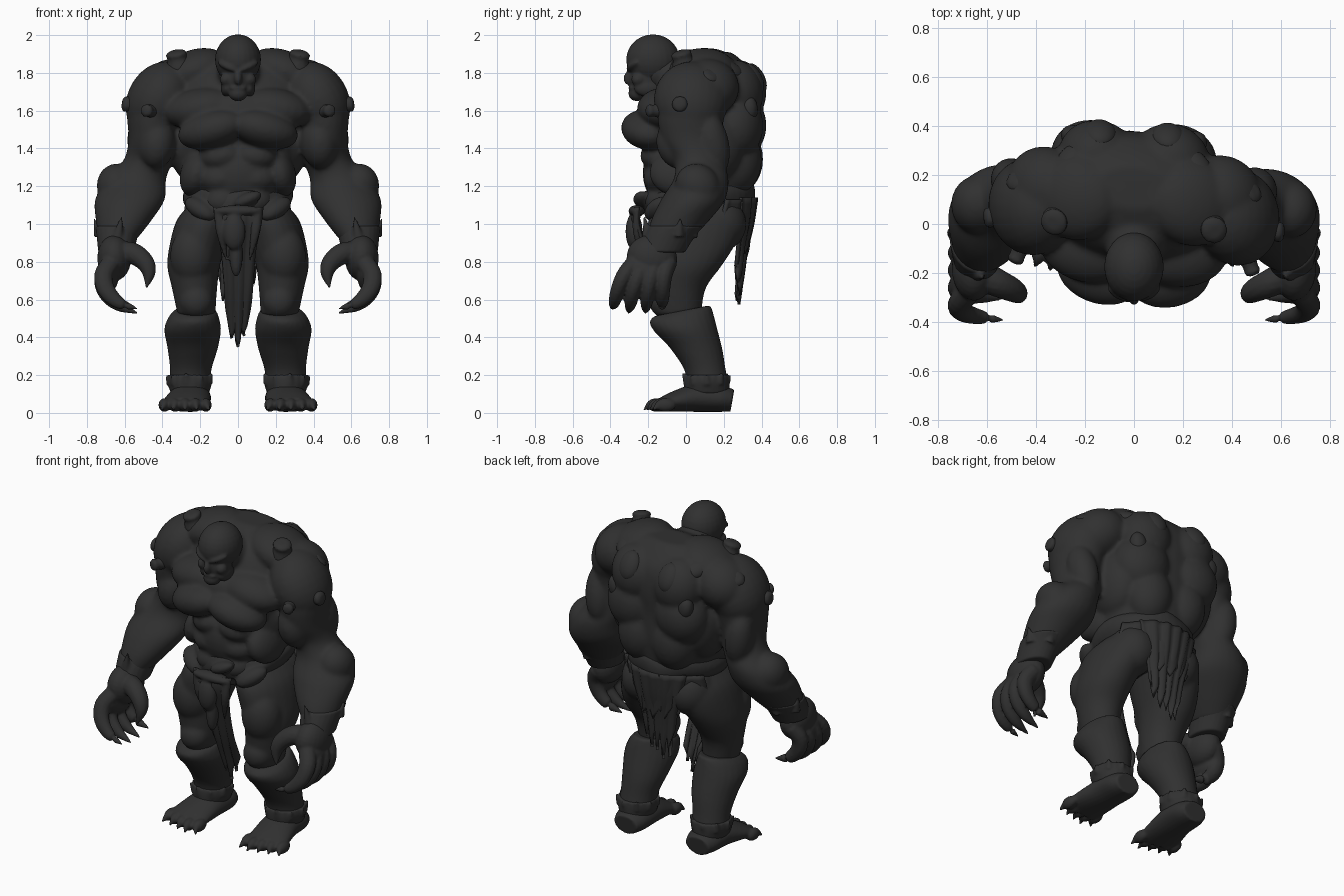
import bpy, bmesh, math, random
from mathutils import Vector, Matrix, Euler

random.seed(4)
cube = bpy.data.objects.get("Cube")
if cube:
    bpy.data.objects.remove(cube, do_unlink=True)

hide = bpy.data.materials.new("charcoal")
hide.use_nodes = True
hide.diffuse_color = (0.03, 0.03, 0.03, 1)
hide.node_tree.nodes["Principled BSDF"].inputs["Base Color"].default_value = (0.03, 0.03, 0.03, 1)


def ball(bm, pos, size, rot=(0, 0, 0), both=False):
    """Ellipsoid; both=True adds its mirror twin."""
    for s in (1, -1) if both else (1,):
        p = Vector((pos[0] * s, pos[1], pos[2]))
        r = Euler((rot[0], rot[1] * s, rot[2] * s)).to_matrix().to_4x4()
        m = Matrix.Translation(p) @ r @ Matrix.Diagonal((*size, 1))
        bmesh.ops.create_uvsphere(bm, u_segments=24, v_segments=14, radius=1, matrix=m)


def spline(points, steps):
    """Catmull-Rom through tuples of any length."""
    p = [Vector(q) for q in points]
    p = [p[0] * 2 - p[1]] + p + [p[-1] * 2 - p[-2]]
    out = []
    for a, b, c, d in zip(p, p[1:], p[2:], p[3:]):
        for k in range(steps):
            t = k / steps
            out.append(0.5 * (2 * b + (c - a) * t + (2 * a - 5 * b + 4 * c - d) * t * t
                              + (3 * b - a - 3 * c + d) * t ** 3))
    return out + [p[-2]]


def tube(bm, points, flat=False, sides=24, steps=4):
    """Loft of ellipses (x, y, z, width, depth) along a path."""
    path = spline(points, steps)
    rings = []
    for i, q in enumerate(path):
        d = path[min(i + 1, len(path) - 1)].to_3d() - path[max(i - 1, 0)].to_3d()
        d = Vector((0, 0, 1)) if flat else d.normalized()
        u = Vector((1, 0, 0)) if abs(d.x) < 0.93 else Vector((0, 0, 1))
        u = (u - d * u.dot(d)).normalized()
        v = d.cross(u)
        ring = []
        for k in range(sides):
            a = math.tau * k / sides
            ring.append(bm.verts.new(q.to_3d() + u * math.cos(a) * max(q[3], 0.003)
                                     + v * math.sin(a) * max(q[4], 0.003)))
        rings.append(ring)
    for r, s in zip(rings, rings[1:]):
        for k in range(sides):
            n = (k + 1) % sides
            bm.faces.new((r[k], r[n], s[n], s[k]))
    bm.faces.new(rings[0])
    bm.faces.new(rings[-1])


def spike(bm, base, tip, r):
    tube(bm, [(*base, r, r), (*tip, 0.004, 0.004)], sides=10)


def copy_across(bm):
    bmesh.ops.mirror(bm, geom=bm.verts[:] + bm.edges[:] + bm.faces[:], axis='X', merge_dist=0)


def twist(bm):
    """Pose: one shoulder slightly ahead of the other."""
    for v in bm.verts:
        v.co.y -= .05 * v.co.x * min(1, max(0, (v.co.z - 1.1) / .4))


def finish(bm, name, voxel=None, mirror=False, smooth=3):
    """Turn a group of shapes into one fused, smooth object."""
    bmesh.ops.recalc_face_normals(bm, faces=bm.faces)
    for f in bm.faces:
        f.smooth = True
    me = bpy.data.meshes.new(name)
    bm.to_mesh(me)
    bm.free()
    me.materials.append(hide)
    ob = bpy.data.objects.new(name, me)
    bpy.context.collection.objects.link(ob)
    if voxel:
        m = ob.modifiers.new("fuse", "REMESH")
        m.mode, m.voxel_size, m.use_smooth_shade = "VOXEL", voxel, True
        m = ob.modifiers.new("soften", "SMOOTH")
        m.factor, m.iterations = 0.5, smooth
    if mirror:
        ob.modifiers.new("mirror", "MIRROR").use_mirror_merge = False
    return ob


# arms: shoulder, upper arm and forearm, copied to the other side
bm = bmesh.new()
tube(bm, [(.38, .07, 1.68, .14, .17), (.44, .05, 1.6, .145, .18), (.455, .05, 1.45, .125, .16),
          (.475, .08, 1.34, .13, .13), (.535, .09, 1.24, .155, .145), (.572, .04, 1.13, .185, .17),
          (.605, -.03, 1.02, .148, .155), (.635, -.09, .92, .1, .12)], flat=True)
ball(bm, (.42, .05, 1.66), (.165, .2, .21), (0, -.5, 0))
ball(bm, (.36, .13, 1.72), (.17, .17, .15), (0, .5, 0))
ball(bm, (.43, -.02, 1.43), (.1, .12, .14), (0, -.1, 0))
ball(bm, (.5, .16, 1.42), (.085, .09, .17), (.1, .1, 0))
ball(bm, (.64, .07, 1.2), (.108, .12, .12), (.3, .1, 0))
copy_across(bm)

# torso with chest, belly, back and shoulder muscles
tube(bm, [(0, .05, .98, .2, .2), (0, .07, 1.1, .25, .26), (0, .08, 1.2, .275, .27), (0, .09, 1.35, .32, .28),
          (0, .09, 1.5, .335, .28), (0, .1, 1.65, .37, .28), (0, .12, 1.78, .36, .24),
          (0, .13, 1.86, .29, .17), (0, .15, 1.91, .15, .09)], flat=True, sides=40)
ball(bm, (0, -.06, 1.27), (.24, .17, .2))
ball(bm, (0, -.1, 1.6), (.28, .15, .12))
for pos, size, rot in [
        ((.14, -.2, 1.5), (.185, .135, .1), (0, .25, .25)),     # chest
        ((.19, -.1, 1.61), (.2, .15, .11), (0, .15, .1)),       # collar
        ((.24, .1, 1.81), (.19, .18, .11), (0, .35, 0)),        # trapezius
        ((.15, .27, 1.7), (.16, .148, .17), (.15, .2, 0)),      # upper back
        ((.17, .27, 1.52), (.17, .148, .18), (0, -.2, 0)),      # mid back
        ((.27, .13, 1.42), (.105, .18, .2), (0, .15, 0)),       # side of back
        ((.12, .27, 1.34), (.14, .135, .18), (0, 0, 0)),        # lower back
        ((.09, -.13, 1.36), (.12, .11, .08), (0, .1, 0)),       # belly
        ((.09, -.115, 1.24), (.12, .11, .085), (0, 0, 0)),
        ((.08, -.11, 1.12), (.11, .11, .085), (0, 0, 0)),
        ((.22, -.03, 1.27), (.085, .16, .13), (0, -.3, 0))]:    # flank
    ball(bm, pos, size, rot, both=True)
tube(bm, [(0, .02, 1.74, .16, .13), (0, -.08, 1.79, .12, .11), (0, -.18, 1.82, .1, .1)])
twist(bm)
finish(bm, "torso_and_arms", .013, smooth=6)

# head with brow, cheeks, nose and jaw
bm = bmesh.new()
ball(bm, (0, -.175, 1.87), (.122, .142, .134))
ball(bm, (0, -.205, 1.77), (.088, .095, .1))
ball(bm, (0, -.26, 1.69), (.05, .045, .04))
ball(bm, (0, -.3, 1.775), (.022, .03, .04), (-.3, 0, 0))
ball(bm, (0, -.28, 1.72), (.045, .025, .016))
ball(bm, (.055, -.28, 1.835), (.06, .03, .02), (0, -.4, .45), both=True)
ball(bm, (.06, -.25, 1.765), (.036, .04, .035), (0, .4, .4), both=True)
ball(bm, (.062, -.205, 1.72), (.03, .07, .045), both=True)
finish(bm, "head", .008, smooth=4)

# gauntlet cuff with spikes
bm = bmesh.new()
tube(bm, [(.635, -.05, .99, .12, .145), (.64, -.09, .93, .108, .135), (.645, -.13, .85, .095, .125)], flat=True)
for base, tip in [((.73, -.04, .94), (.762, -.03, 1.03)), ((.64, -.2, .92), (.615, -.22, 1.04)),
                  ((.55, -.06, .95), (.53, -.05, 1.0)), ((.66, .03, .94), (.66, .07, 1.0))]:
    spike(bm, base, tip, .035)
finish(bm, "gauntlet_cuffs", .008, mirror=True, smooth=1)

# hand with four clawed fingers and a thumb
bm = bmesh.new()
ball(bm, (.655, -.18, .82), (.09, .135, .12), (-.3, 0, 0))
ball(bm, (.69, -.22, .73), (.06, .13, .09), (-.3, 0, 0))
for i in range(4):
    y, z = -.29 + .06 * i, .012 * abs(i - 1.5)
    lean = -.09 + .025 * i
    tube(bm, [(.67, y + .02, .8, .05, .045), (.712, y + lean * .4, .71 + z, .05, .044),
              (.695, y + lean * .8, .63 + z, .046, .038), (.63, y + lean, .565 + z, .034, .03),
              (.53, y + lean * 1.15, .515 + z * 2, .004, .004)], sides=12)
tube(bm, [(.64, -.2, .84, .065, .065), (.56, -.24, .845, .058, .058), (.495, -.27, .8, .05, .05),
          (.472, -.29, .74, .036, .036), (.485, -.31, .66, .004, .004)], sides=12)
finish(bm, "hands", .008, mirror=True, smooth=2)

# thighs and knees
bm = bmesh.new()
tube(bm, [(.14, .07, 1.1, .12, .2), (.175, .05, 1.02, .15, .25), (.21, .03, .9, .15, .235),
          (.235, 0, .78, .14, .19), (.23, -.035, .66, .12, .14), (.22, -.04, .52, .1, .12)], flat=True)
ball(bm, (.24, -.1, .83), (.12, .12, .16), (.1, 0, 0))
ball(bm, (.16, .17, 1.0), (.135, .15, .15))
ball(bm, (.22, -.11, .59), (.09, .085, .09))
finish(bm, "thighs", .013, mirror=True, smooth=5)

# shin guards, higher at the calf than at the knee
bm = bmesh.new()
tube(bm, [(.225, -.02, .545, .11, .15), (.235, -.025, .51, .133, .168), (.24, 0, .44, .15, .163),
          (.24, .055, .34, .133, .137), (.25, .1, .23, .11, .11), (.255, .12, .13, .11, .11)], flat=True)
for v in bm.verts:
    v.co.z += .2 * v.co.y * max(0, v.co.z - .35) / .2
finish(bm, "shin_guards", .011, mirror=True, smooth=2)

# ankle cuffs with ragged points
bm = bmesh.new()
tube(bm, [(.255, .11, .2, .115, .118), (.255, .11, .16, .118, .122), (.255, .11, .1, .1, .12)], flat=True)
for k in range(9):
    a = math.tau * k / 9
    c, s = math.cos(a), math.sin(a)
    spike(bm, (.255 + .1 * c, .11 + .1 * s, .165), (.255 + .125 * c, .11 + .13 * s, .2 + .015 * (k % 2)), .03)
finish(bm, "ankle_cuffs", .009, mirror=True, smooth=1)

# feet with clawed toes
bm = bmesh.new()
tube(bm, [(.25, .245, .065, .08, .06), (.25, .18, .075, .105, .07), (.255, .06, .08, .112, .075),
          (.27, -.05, .062, .122, .057), (.28, -.13, .043, .128, .038)])
for i in range(5):
    x = .17 + .055 * i
    y = -.155 + .012 * abs(i - 1) * 1.3
    ball(bm, (x, y, .042), (.031, .055, .036))
    spike(bm, (x, y - .035, .045), (x + .01 * (i - 2), y - .07, .012), .022)
finish(bm, "feet", .009, mirror=True, smooth=1)

# belt, lower at the front
bm = bmesh.new()
tube(bm, [(0, .07, 1.06, .25, .28), (0, .07, 1.1, .285, .295), (0, .07, 1.15, .292, .295), (0, .07, 1.19, .27, .28)],
     flat=True, sides=40)
for v in bm.verts:
    v.co.z += .1 * v.co.y + .012 * math.sin(v.co.x * 25) + .02 * abs(v.co.x)
ball(bm, (.2, -.15, 1.08), (.1, .06, .05), (0, -.5, .6), both=True)
ball(bm, (.05, -.23, 1.13), (.08, .05, .035), (0, -.4, 0))
finish(bm, "belt", .012, smooth=2)


def cloth(name, rows, strips, rag, fold):
    """Hanging sheet of (height, y, half width) rows, torn into strips below."""
    bm = bmesh.new()
    path = spline(rows, 4)
    cols = strips * 4
    cut = [random.uniform(0, rag) for _ in range(strips + 1)]
    grid = []
    for j, (z, y, w) in enumerate(path):
        t = j / (len(path) - 1)
        row = []
        for i in range(cols + 1):
            u = 2 * i / cols - 1
            notch = cut[i // 4] + rag * .9 * abs((i % 4) / 2 - 1) + rag * u * u
            row.append(bm.verts.new((u * w, y + fold * math.sin(i * 1.6) + 2 * u * u * w * w * (-1 if y > 0 else .5),
                                     z + notch * t ** 3)))
        grid.append(row)
    for a, b in zip(grid, grid[1:]):
        for i in range(cols):
            bm.faces.new((a[i], a[i + 1], b[i + 1], b[i]))
    ob = finish(bm, name)
    m = ob.modifiers.new("thickness", "SOLIDIFY")
    m.thickness, m.offset = .018, 0


cloth("front_loincloth", [(1.09, -.27, .13), (1.0, -.27, .12), (.85, -.22, .09), (.65, -.16, .075),
                          (.5, -.11, .065), (.34, -.06, .05)], 3, .08, .008)
cloth("back_loincloth", [(1.14, .365, .2), (1.0, .345, .17), (.8, .31, .13), (.5, .285, .1)], 5, .13, .01)
cloth("back_hip_rags", [(1.13, .355, .27), (1.03, .345, .28), (.93, .33, .27), (.82, .32, .25)], 7, .08, .008)

# knotted ornament on the front cloth
bm = bmesh.new()
ball(bm, (0, -.26, 1.07), (.13, .045, .03))
ball(bm, (-.02, -.275, .96), (.06, .045, .1))
ball(bm, (-.01, -.24, .84), (.035, .04, .12))
for x in (-.1, .1):
    tube(bm, [(x, -.26, 1.07, .03, .02), (x * .9, -.26, .95, .025, .02), (x * .6, -.22, .8, .005, .005)], sides=10)
finish(bm, "cloth_knot", .009, smooth=2)

# blunt bony growths on the shoulders
bm = bmesh.new()
for pos, out, r in [((.32, 0, 1.865), (.2, -.25, 1), .052), ((.56, 0, 1.63), (1, -.1, .15), .04),
                    ((.47, -.135, 1.6), (.4, -1, 0), .032), ((.46, .14, 1.76), (.6, .4, .7), .045)]:
    p, d = Vector(pos), Vector(out).normalized()
    tube(bm, [(*(p - d * .04), r * 1.4, r * 1.4), (*(p + d * .015), r, r),
              (*(p + d * .04), r * 1.1, r * 1.1), (*(p + d * .055), r * .6, r * .6)], sides=12)
# flat bony plates along the back
for pos, size, rot in [((.14, .36, 1.77), (.07, .05, .09), (.5, 0, 0)), ((.26, .24, 1.82), (.06, .09, .04), (-.4, .5, .3)),
                       ((.24, .34, 1.6), (.06, .05, .08), (0, .3, .5))]:
    ball(bm, pos, size, rot)
copy_across(bm)
twist(bm)
finish(bm, "bony_growths", .01, smooth=2)
